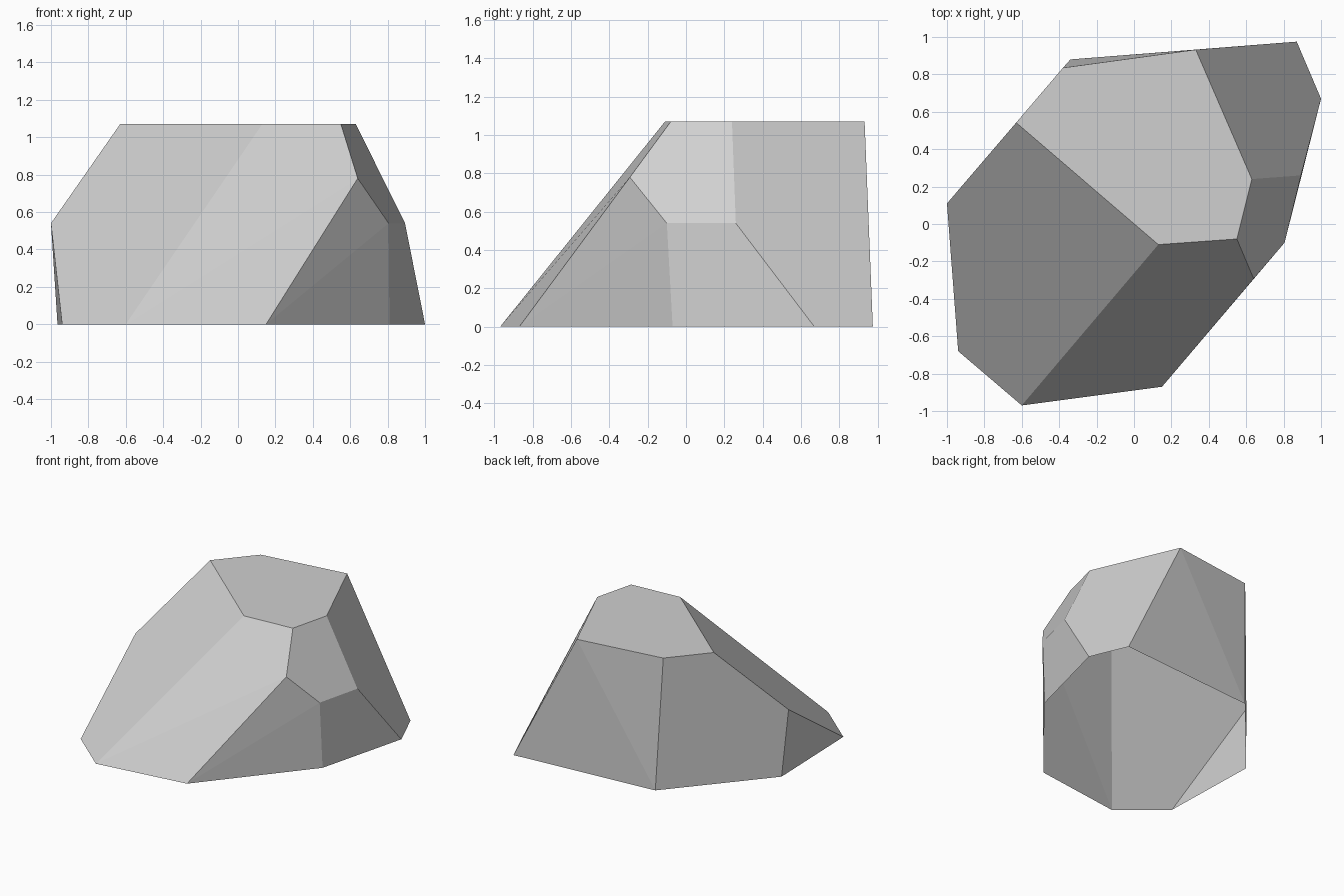
import bpy
import bmesh

cube = bpy.data.objects.get("Cube")
if cube:
    bpy.data.objects.remove(cube, do_unlink=True)

# Stone colour
stone = bpy.data.materials.new("stone grey")
stone.use_nodes = True
colour = (0.63, 0.63, 0.63, 1)
stone.diffuse_color = colour
stone.node_tree.nodes["Principled BSDF"].inputs["Base Color"].default_value = colour

# Corner points of the chiselled boulder, level by level
TOP = 1.07
ground_ring = [(-0.94, -0.68), (-0.60, -0.97), (0.15, -0.87), (0.81, -0.07),
               (1.0, 0.67), (0.87, 0.975), (-0.34, 0.88), (-0.965, 0.15)]
shoulder = [(-1.0, 0.11, 0.54), (0.64, -0.293, 0.78),
            (0.805, -0.10, 0.54), (0.893, 0.26, 0.54)]
crown_ring = [(-0.63, 0.542), (-0.38, 0.835), (0.33, 0.932),
              (0.63, 0.24), (0.55, -0.08), (0.13, -0.11)]
corners = [(x, y, 0) for x, y in ground_ring] + shoulder
corners += [(x, y, TOP) for x, y in crown_ring]

# Wrap the corners in flat facets
bm = bmesh.new()
for co in corners:
    bm.verts.new(co)
bmesh.ops.convex_hull(bm, input=bm.verts[:])
bmesh.ops.recalc_face_normals(bm, faces=bm.faces[:])

# The boulder is an open shell underneath
underside = [f for f in bm.faces if all(v.co.z < 0.001 for v in f.verts)]
bmesh.ops.delete(bm, geom=underside, context="FACES")

# Merge nearly coplanar triangles into clean facets
bmesh.ops.dissolve_limit(bm, angle_limit=0.03, verts=[], edges=bm.edges[:])

mesh = bpy.data.meshes.new("boulder")
bm.to_mesh(mesh)
bm.free()
mesh.materials.append(stone)
boulder = bpy.data.objects.new("boulder", mesh)
bpy.context.collection.objects.link(boulder)
